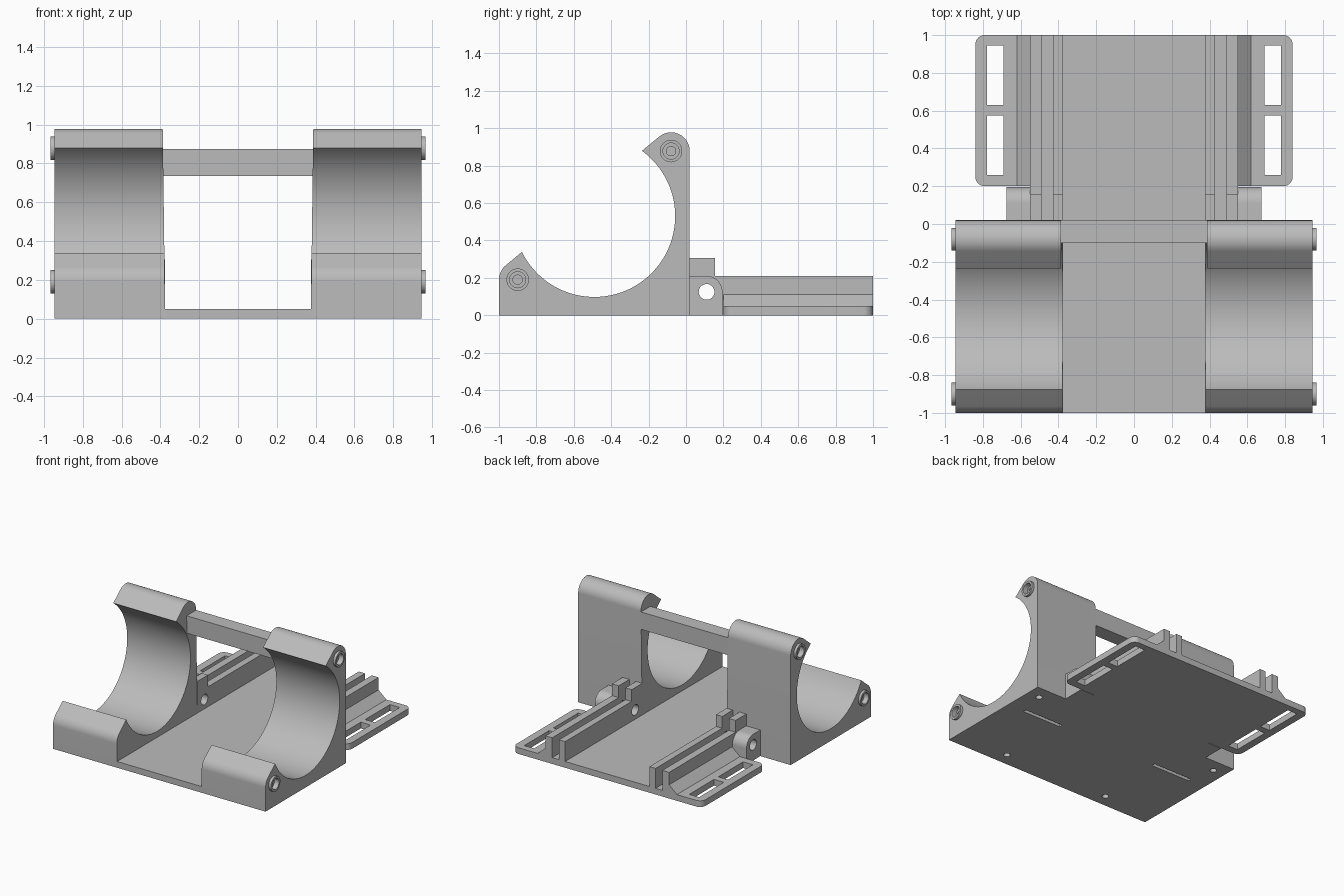
import bpy
import bmesh
from math import cos, sin, radians, pi

cube = bpy.data.objects.get("Cube")
if cube:
    bpy.data.objects.remove(cube, do_unlink=True)

grey = bpy.data.materials.new("plain grey")
grey.use_nodes = True
colour = (0.5, 0.5, 0.5, 1)
grey.diffuse_color = colour
grey.node_tree.nodes["Principled BSDF"].inputs["Base Color"].default_value = colour


def arc(cx, cy, r, start, end, steps):
    """Points along an arc, angles in degrees."""
    angles = [radians(start + (end - start) * i / steps) for i in range(steps + 1)]
    return [(cx + r * cos(a), cy + r * sin(a)) for a in angles]


def circle(cx, cy, r, steps=40):
    return arc(cx, cy, r, 0, 360, steps)[:-1]


def rect(u0, u1, v0, v1):
    return [(u0, v0), (u1, v0), (u1, v1), (u0, v1)]


def prism(name, outline, axis, low, high):
    """Extrude a flat outline along an axis."""
    place = {"x": lambda u, v, w: (w, u, v),
             "y": lambda u, v, w: (u, w, v),
             "z": lambda u, v, w: (u, v, w)}[axis]
    bm = bmesh.new()
    ends = [[bm.verts.new(place(u, v, w)) for u, v in outline] for w in (low, high)]
    bm.faces.new(ends[0])
    bm.faces.new(ends[1])
    n = len(outline)
    for i in range(n):
        j = (i + 1) % n
        bm.faces.new((ends[0][i], ends[0][j], ends[1][j], ends[1][i]))
    bmesh.ops.recalc_face_normals(bm, faces=bm.faces)
    mesh = bpy.data.meshes.new(name)
    bm.to_mesh(mesh)
    bm.free()
    mesh.materials.append(grey)
    ob = bpy.data.objects.new(name, mesh)
    bpy.context.collection.objects.link(ob)
    return ob


def finish(ob, cutters=(), mirrored=True):
    """Cut, mirror, bake the modifiers and smooth the curved faces."""
    for cutter in cutters:
        mod = ob.modifiers.new("cut", "BOOLEAN")
        mod.operation = "DIFFERENCE"
        mod.solver = "EXACT"
        mod.object = cutter
        cutter.hide_render = True
    if mirrored:
        ob.modifiers.new("mirror", "MIRROR").use_mirror_merge = False
    graph = bpy.context.evaluated_depsgraph_get()
    baked = bpy.data.meshes.new_from_object(ob.evaluated_get(graph))
    ob.modifiers.clear()
    ob.data = baked
    for cutter in cutters:
        bpy.data.objects.remove(cutter, do_unlink=True)
    bpy.ops.object.select_all(action="DESELECT")
    ob.select_set(True)
    bpy.context.view_layer.objects.active = ob
    bpy.ops.object.shade_smooth_by_angle(angle=radians(25))


INNER, OUTER = 0.375, 0.945
BACK = 0.02
TOP_PIVOT, LOW_PIVOT = (-0.08, 0.878), (-0.9, 0.19)

# Cradle blocks with a round bay and two rounded lips
profile = [(-1, 0), (BACK, 0)]
profile += arc(*TOP_PIVOT, 0.1, 0, 130, 24)
profile += arc(-0.49, 0.53, 0.432, 53.9, -153.7, 96)
profile += arc(*LOW_PIVOT, 0.1, 130, 180, 12)
cradle = prism("cradle_blocks", profile, "x", INNER, OUTER)
for v in cradle.data.vertices:
    if v.co.x < 0.5:
        v.co.x += 0.013 * v.co.z

cuts = []
for pivot in (TOP_PIVOT, LOW_PIVOT):
    cuts.append(prism("socket", circle(*pivot, 0.043), "x", 0.925, 1))
    cuts.append(prism("bore", circle(*pivot, 0.025), "x", 0.8, 0.94))
# Blind holes and slots in the underside
for x, y in ((0.84, -0.09), (0.475, -0.895)):
    cuts.append(prism("foot_hole", circle(x, y, 0.025), "z", -0.1, 0.08))
cuts.append(prism("foot_slot", rect(0.445, 0.795, -0.325, -0.295), "z", -0.1, 0.06))
finish(cradle, cuts)

# Raised collars around the side sockets
for name, pivot in (("upper_collars", TOP_PIVOT), ("lower_collars", LOW_PIVOT)):
    collar = prism(name, circle(*pivot, 0.06), "x", OUTER, 0.965)
    finish(collar, [prism("opening", circle(*pivot, 0.043), "x", 0.9, 1)])

# Floor and the bar joining the cradles
finish(prism("floor_plate", rect(-INNER, INNER, -1, 1), "z", 0, 0.05), mirrored=False)
finish(prism("cross_bar", rect(-0.1, BACK, 0.735, 0.875), "x", -0.387, 0.387), mirrored=False)


def pin_hole():
    return prism("pin_hole", circle(0.11, 0.125, 0.042), "x", 0.3, 0.8)


# Grooved rails running to the back
rail = [(INNER, 0), (0.55, 0), (0.55, 0.21), (0.49, 0.21), (0.49, 0.05),
        (0.43, 0.05), (0.43, 0.21), (INNER, 0.21)]
finish(prism("grooved_rails", rail, "y", BACK, 1), [pin_hole()])

# Tall stops at the front of each rail
for name, x0, x1 in (("inner_stops", INNER, 0.43), ("outer_stops", 0.49, 0.55)):
    finish(prism(name, rect(x0, x1, BACK, 0.155), "z", 0.21, 0.305))

# Sloping fillets beside the rails
fillet = [(0.55, 0), (0.62, 0), (0.62, 0.05), (0.55, 0.11)]
finish(prism("rail_fillets", fillet, "y", 0.2, 1))

# Rounded pin lugs
lug = [(BACK, 0), (0.195, 0)] + arc(0.11, 0.125, 0.085, 0, 90, 16) + [(BACK, 0.21)]
finish(prism("pin_lugs", lug, "x", 0.55, 0.675), [pin_hole()])

# Strap flanges with two long openings each
flange = [(0.62, 0.2)] + arc(0.79, 0.25, 0.05, -90, 0, 10)
flange += arc(0.79, 0.95, 0.05, 0, 90, 10) + [(0.62, 1)]
openings = [prism("strap_opening", rect(0.69, 0.777, y, y + 0.315), "z", -0.1, 0.1)
            for y in (0.26, 0.63)]
finish(prism("strap_flanges", flange, "z", 0, 0.05), openings)
